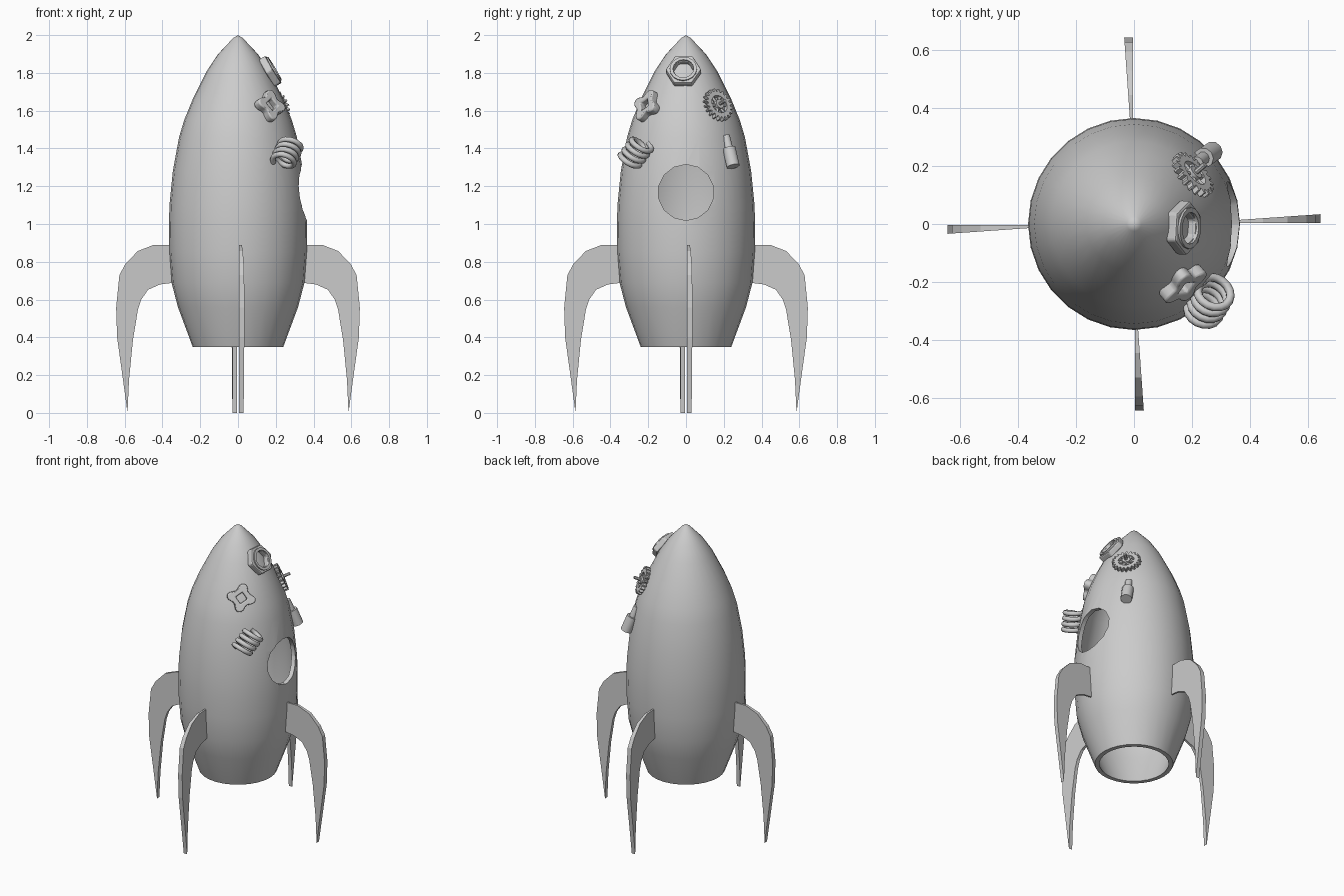
import bpy, bmesh, math
from mathutils import Vector, Matrix

if "Cube" in bpy.data.objects:
    bpy.data.objects.remove(bpy.data.objects["Cube"])

TAU = math.tau


def finish(bm, name, smooth=None, matrix=None):
    bmesh.ops.recalc_face_normals(bm, faces=bm.faces)
    mesh = bpy.data.meshes.new(name)
    bm.to_mesh(mesh)
    bm.free()
    ob = bpy.data.objects.new(name, mesh)
    bpy.context.collection.objects.link(ob)
    if matrix:
        ob.matrix_world = matrix
    if smooth:
        shade(ob, smooth)
    return ob


def shade(ob, degrees):
    bpy.ops.object.select_all(action='DESELECT')
    ob.select_set(True)
    bpy.context.view_layer.objects.active = ob
    bpy.ops.object.shade_smooth_by_angle(angle=math.radians(degrees))


def on_hull(center, normal):
    """Frame whose z axis points out of the hull and y axis points up."""
    q = Vector(normal).to_track_quat('Z', 'Y')
    return Matrix.Translation(center) @ q.to_matrix().to_4x4()


def ring_plate(name, n, outer, inner, z0, z1, matrix, bevel=0, smooth=None):
    """Plate with a hole; outer and inner give the radius at an angle."""
    bm = bmesh.new()
    cols = []
    for i in range(n):
        a = TAU * i / n
        cols.append([bm.verts.new((r * math.cos(a), r * math.sin(a), z))
                     for r, z in ((outer(a), z0), (outer(a), z1), (inner(a), z1), (inner(a), z0))])
    for i in range(n):
        p, q = cols[i], cols[(i + 1) % n]
        for k in range(4):
            m = (k + 1) % 4
            bm.faces.new((p[k], q[k], q[m], p[m]))
    ob = finish(bm, name, smooth, matrix)
    if bevel:
        mod = ob.modifiers.new("bevel", 'BEVEL')
        mod.width, mod.segments, mod.limit_method = bevel, 2, 'ANGLE'
    return ob


def rod(name, a, b, radius, sides=12):
    """Cylinder between two points."""
    a, b = Vector(a), Vector(b)
    bm = bmesh.new()
    m = Matrix.Translation((a + b) / 2) @ (b - a).to_track_quat('Z', 'Y').to_matrix().to_4x4()
    bmesh.ops.create_cone(bm, cap_ends=True, segments=sides, radius1=radius,
                          radius2=radius, depth=(b - a).length, matrix=m)
    return finish(bm, name, 40)


# Hollow hull, open at the bottom
profile = [(0, 2), (.025, 1.985), (.105, 1.90), (.165, 1.81), (.24, 1.66), (.285, 1.55),
           (.312, 1.46), (.345, 1.28), (.363, 1.10), (.366, .98), (.364, .85),
           (.352, .69), (.318, .56), (.24, .35)]
wall = .028
inside = [(r - wall, z) for r, z in reversed(profile[2:])] + [(0, 1.95)]
bm = bmesh.new()
pts = [bm.verts.new((r, 0, z)) for r, z in profile + inside]
edges = [bm.edges.new(e) for e in zip(pts, pts[1:])]
bmesh.ops.spin(bm, geom=pts + edges, cent=(0, 0, 0), axis=(0, 0, 1), angle=TAU, steps=28)
bmesh.ops.remove_doubles(bm, verts=bm.verts, dist=1e-4)
hull = finish(bm, "hull")

# Round window hole on the right side
cutter = rod("window_cutter", (.1, 0, 1.167), (.6, 0, 1.167), .148, 14)
cutter.hide_render = True
cut = hull.modifiers.new("window", 'BOOLEAN')
cut.operation, cut.object, cut.solver = 'DIFFERENCE', cutter, 'EXACT'
bpy.context.view_layer.objects.active = hull
bpy.ops.object.modifier_apply(modifier=cut.name)
bpy.data.objects.remove(cutter)
shade(hull, 40)

# Four curved fins, each a wedge that thickens outwards
top_edge = [(.345, .89), (.445, .89), (.53, .857), (.595, .79), (.628, .73), (.645, .557),
            (.64, .40), (.615, .22), (.585, 0)]
low_edge = [(.577, .175), (.556, .387), (.53, .546), (.512, .60), (.476, .652), (.413, .68), (.335, .69)]
for i, side in enumerate(("right", "back", "left", "front")):
    bm = bmesh.new()
    near, far = [], []
    for r, z in top_edge + low_edge:
        near.append(bm.verts.new((r, .004, z)))
        far.append(bm.verts.new((r, .014 + .07 * (r - .36), z)))
    n = len(near)
    bm.faces.new(near)
    bm.faces.new(far)
    for k in range(n):
        m = (k + 1) % n
        bm.faces.new((near[k], near[m], far[m], far[k]))
    finish(bm, side + "_fin", matrix=Matrix.Rotation(i * TAU / 4, 4, 'Z'))

# Hex nut near the nose, with a raised collar
frame = on_hull((.173, -.013, 1.81), (.86, -.05, .51))
ring_plate("nut", 6, lambda a: .095, lambda a: .056, -.024, .018, frame, .008)
ring_plate("nut_collar", 16, lambda a: .072, lambda a: .055, -.02, .026, frame, smooth=40)

# Gear with spokes, hub and shaft
normal = Vector((.70, .60, .40)).normalized()
frame = on_hull((.203, .17, 1.63), normal)
ring_plate("gear", 80, lambda a: .090 if int(a / TAU * 80 + .5) % 4 < 2 else .073,
           lambda a: .05, -.012, .012, frame)
for i in range(6):
    a = TAU * i / 6
    d = Vector((math.cos(a), math.sin(a), 0))
    rod("gear_spoke", frame @ (d * .02), frame @ (d * .055), .01, 6)
rod("gear_hub", frame @ Vector((0, 0, -.02)), frame @ Vector((0, 0, .018)), .026)
rod("gear_shaft", frame @ Vector((0, 0, 0)), frame @ Vector((0, 0, .06)), .01, 8)

# Four-lobed bracket with a square hole
frame = on_hull((.17, -.208, 1.625), (.58, -.70, .40)) @ Matrix.Rotation(math.radians(-12), 4, 'Z')
ring_plate("bracket", 40, lambda a: .072 + .017 * math.cos(4 * a),
           lambda a: .036 / (abs(math.cos(a)) + abs(math.sin(a))), -.025, .022, frame, .012, 40)

# Coil spring
low, high = Vector((.237, -.308, 1.325)), Vector((.285, -.228, 1.43))
frame = Matrix.Translation(low) @ (high - low).to_track_quat('Z', 'Y').to_matrix().to_4x4()
curve = bpy.data.curves.new("spring", 'CURVE')
curve.dimensions = '3D'
curve.bevel_depth, curve.bevel_resolution, curve.use_fill_caps = .015, 2, True
turns, steps = 4, 16
spline = curve.splines.new('POLY')
spline.points.add(turns * steps)
for i, p in enumerate(spline.points):
    a = TAU * i / steps
    p.co = (.057 * math.cos(a), .057 * math.sin(a), (high - low).length * i / (turns * steps), 1)
spring = bpy.data.objects.new("spring", curve)
spring.matrix_world = frame
bpy.context.collection.objects.link(spring)

# Small stepped piston
rod("piston_body", (.272, .250, 1.305), (.240, .228, 1.40), .036, 10)
rod("piston_head", (.240, .228, 1.395), (.217, .210, 1.465), .023, 10)
